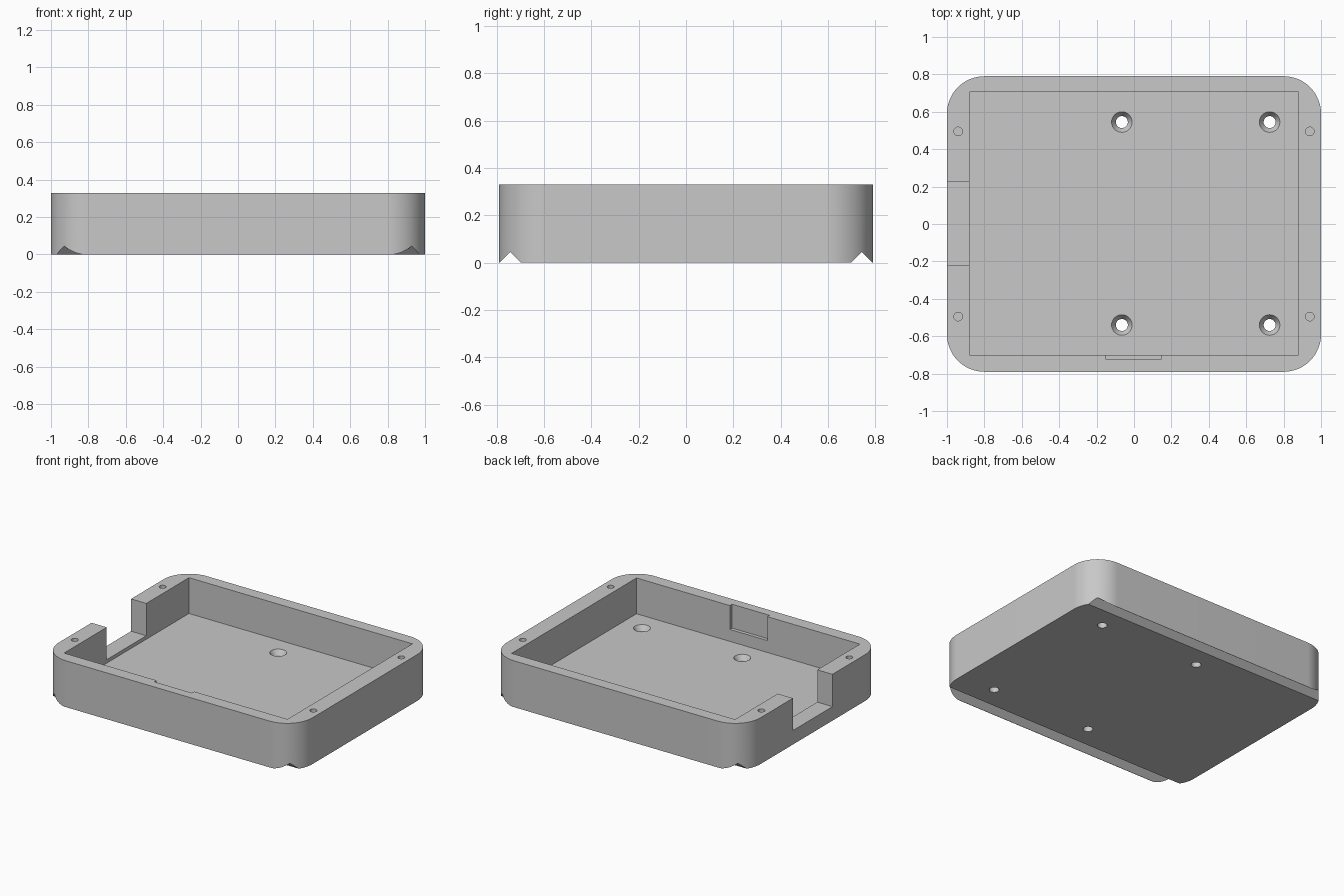
import bpy
import bmesh
import math

cube = bpy.data.objects.get("Cube")
if cube:
    bpy.data.objects.remove(cube, do_unlink=True)

HALF_X, HALF_Y, HEIGHT = 1.0, 0.79, 0.33
CORNER, FLOOR = 0.2, 0.075

grey = bpy.data.materials.new("light grey")
grey.use_nodes = True
colour = (0.58, 0.58, 0.58, 1)
grey.diffuse_color = colour
grey.node_tree.nodes["Principled BSDF"].inputs["Base Color"].default_value = colour


def make_object(name, bm):
    bmesh.ops.recalc_face_normals(bm, faces=bm.faces[:])
    mesh = bpy.data.meshes.new(name)
    bm.to_mesh(mesh)
    bm.free()
    mesh.materials.append(grey)
    obj = bpy.data.objects.new(name, mesh)
    bpy.context.collection.objects.link(obj)
    return obj


def prism(name, points, offset):
    """Extrude a closed outline along an offset vector."""
    bm = bmesh.new()
    face = bm.faces.new([bm.verts.new(p) for p in points])
    new = bmesh.ops.extrude_face_region(bm, geom=[face])["geom"]
    verts = [v for v in new if isinstance(v, bmesh.types.BMVert)]
    bmesh.ops.translate(bm, verts=verts, vec=offset)
    return make_object(name, bm)


def box(name, x0, x1, y0, y1, z0, z1):
    outline = [(x0, y0, z0), (x1, y0, z0), (x1, y1, z0), (x0, y1, z0)]
    return prism(name, outline, (0, 0, z1 - z0))


def cone(name, x, y, z0, z1, r0, r1):
    bm = bmesh.new()
    bmesh.ops.create_cone(bm, cap_ends=True, segments=32, radius1=r0, radius2=r1, depth=z1 - z0)
    bmesh.ops.translate(bm, verts=bm.verts[:], vec=(x, y, (z0 + z1) / 2))
    return make_object(name, bm)


# Rounded block for the tray
outline = []
for i, (sx, sy) in enumerate([(1, 1), (-1, 1), (-1, -1), (1, -1)]):
    for k in range(25):
        a = math.pi / 2 * (i + k / 24)
        outline.append((sx * (HALF_X - CORNER) + CORNER * math.cos(a),
                        sy * (HALF_Y - CORNER) + CORNER * math.sin(a), 0))
tray = prism("enclosure_tray", outline, (0, 0, HEIGHT))

# Inner cavity, side cable opening and front wall recess
cutters = [
    box("cavity_cutter", -0.88, 0.88, -0.70, 0.705, FLOOR, 0.5),
    box("opening_cutter", -1.1, -0.8, -0.22, 0.225, 0.10, 0.5),
    box("recess_cutter", -0.15, 0.145, -0.725, -0.65, 0.16, 0.5),
]

# V grooves along both long bottom edges
for s in (-1, 1):
    profile = [(-1.1, s * 0.833, -0.045), (-1.1, s * 0.743, 0.045), (-1.1, s * 0.653, -0.045)]
    cutters.append(prism("groove_cutter", profile, (2.2, 0, 0)))

# Screw holes in the rim
for x in (-0.94, 0.94):
    for y in (-0.495, 0.495):
        cutters.append(cone("rim_hole_cutter", x, y, 0.18, 0.4, 0.023, 0.023))

# Countersunk holes through the floor
for x in (-0.065, 0.725):
    for y in (-0.54, 0.545):
        cutters.append(cone("floor_hole_cutter", x, y, -0.1, 0.2, 0.032, 0.032))
        cutters.append(cone("countersink_cutter", x, y, 0.04, 0.11, 0.032, 0.078))

bpy.context.view_layer.objects.active = tray
for cutter in cutters:
    cutter.hide_render = True
    mod = tray.modifiers.new("cut", "BOOLEAN")
    mod.operation = "DIFFERENCE"
    mod.solver = "EXACT"
    mod.object = cutter
    bpy.ops.object.modifier_apply(modifier=mod.name)
    bpy.data.objects.remove(cutter, do_unlink=True)

# Smooth the round corners and holes, keep hard edges
bpy.ops.object.select_all(action="DESELECT")
tray.select_set(True)
bpy.ops.object.shade_smooth_by_angle(angle=math.radians(25))
